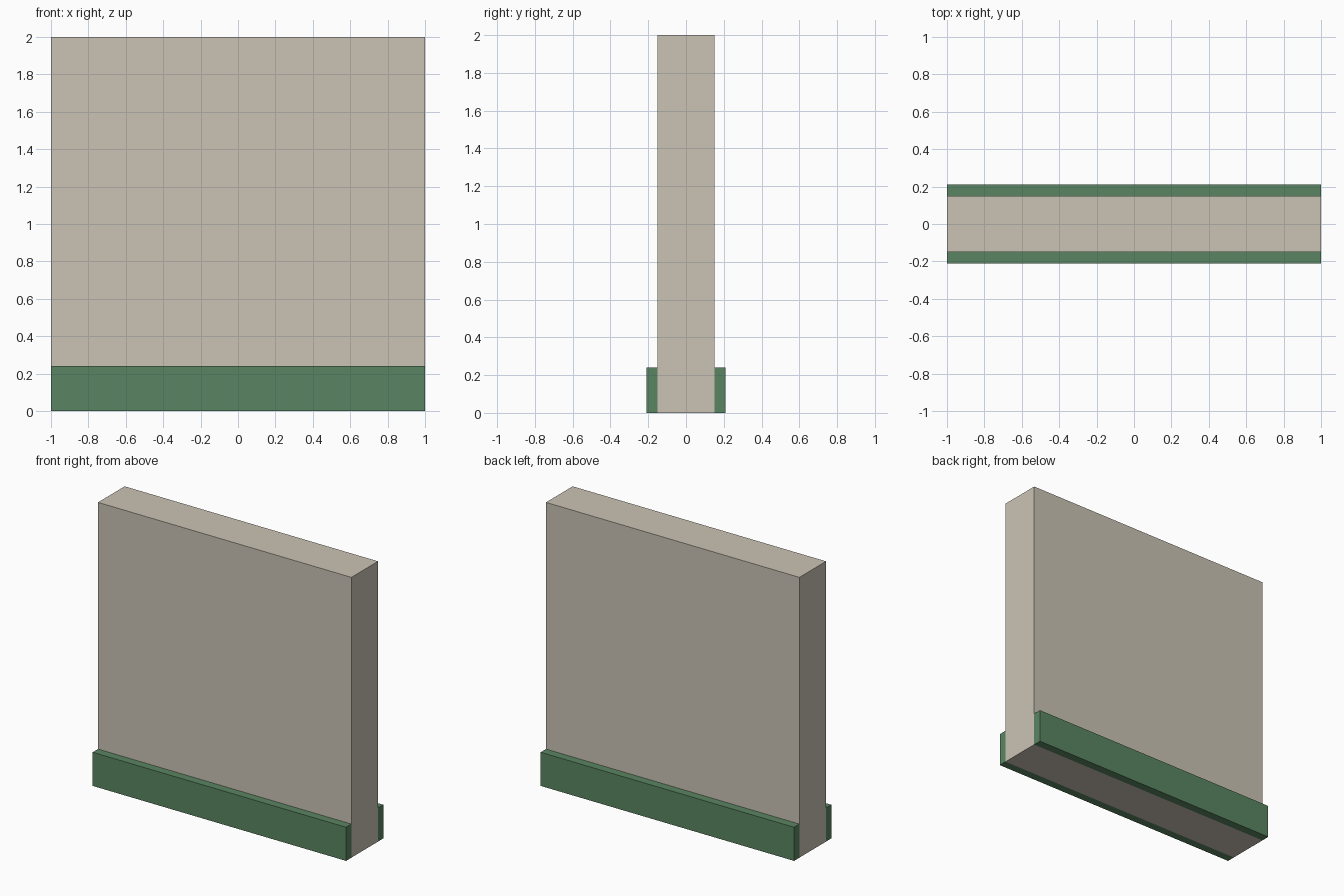
import bpy

if "Cube" in bpy.data.objects:
    bpy.data.objects.remove(bpy.data.objects["Cube"])


def make_material(name, color):
    mat = bpy.data.materials.new(name)
    mat.diffuse_color = (*color, 1.0)
    mat.use_nodes = True
    mat.node_tree.nodes["Principled BSDF"].inputs["Base Color"].default_value = mat.diffuse_color
    return mat


def add_box(name, size, center, mat):
    bpy.ops.mesh.primitive_cube_add(size=1, location=center)
    obj = bpy.context.object
    obj.name = name
    obj.scale = size
    bpy.ops.object.transform_apply(location=False, rotation=False, scale=True)
    obj.data.materials.append(mat)
    return obj


plaster = make_material("beige plaster", (0.59, 0.545, 0.46))
green = make_material("green trim", (0.102, 0.235, 0.122))

WALL_DEPTH = 0.30
TRIM_DEPTH = 0.06
TRIM_HEIGHT = 0.24

# Square wall panel
add_box("wall", (2, WALL_DEPTH, 2), (0, 0, 1), plaster)

# Baseboard along the front and back faces
for side, name in ((-1, "front_baseboard"), (1, "back_baseboard")):
    y = side * (WALL_DEPTH + TRIM_DEPTH) / 2
    add_box(name, (2, TRIM_DEPTH, TRIM_HEIGHT), (0, y, TRIM_HEIGHT / 2), green)
